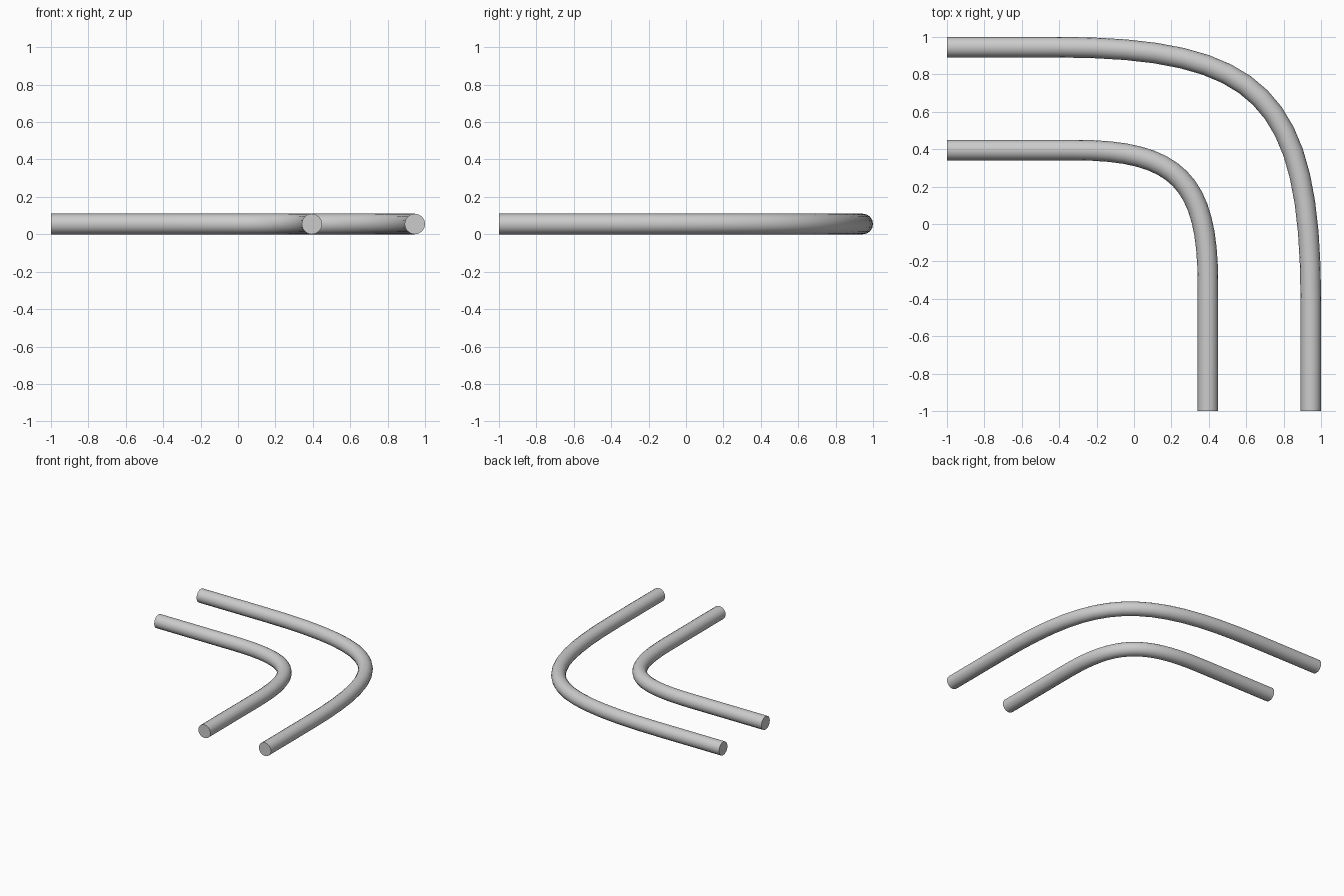
import bpy
from mathutils import Vector

if "Cube" in bpy.data.objects:
    bpy.data.objects.remove(bpy.data.objects["Cube"])

R = 0.055  # tube radius


def bent_tube(name, c, start, handle):
    """Round bar: straight, smooth 90 degree bend, straight."""
    cu = bpy.data.curves.new(name, 'CURVE')
    cu.dimensions = '3D'
    cu.bevel_depth = R
    cu.bevel_resolution = 6
    cu.resolution_u = 16
    cu.use_fill_caps = True
    sp = cu.splines.new('BEZIER')
    sp.bezier_points.add(3)
    knots = [
        ((-1, c), (-1.1, c), (-0.9, c)),
        ((start, c), (start - 0.1, c), (handle, c)),
        ((c, start), (c, handle), (c, start - 0.1)),
        ((c, -1), (c, -0.9), (c, -1.1)),
    ]
    for bp, (co, hl, hr) in zip(sp.bezier_points, knots):
        bp.handle_left_type = bp.handle_right_type = 'FREE'
        bp.co, bp.handle_left, bp.handle_right = [Vector((*p, R)) for p in (co, hl, hr)]
    ob = bpy.data.objects.new(name, cu)
    bpy.context.collection.objects.link(ob)
    bpy.ops.object.select_all(action='DESELECT')
    ob.select_set(True)
    bpy.context.view_layer.objects.active = ob
    bpy.ops.object.convert(target='MESH')
    bpy.ops.object.shade_smooth_by_angle()


# outer and inner rails
bent_tube("outer_rail", 0.945, -0.42, 0.68)
bent_tube("inner_rail", 0.395, -0.32, 0.23)
